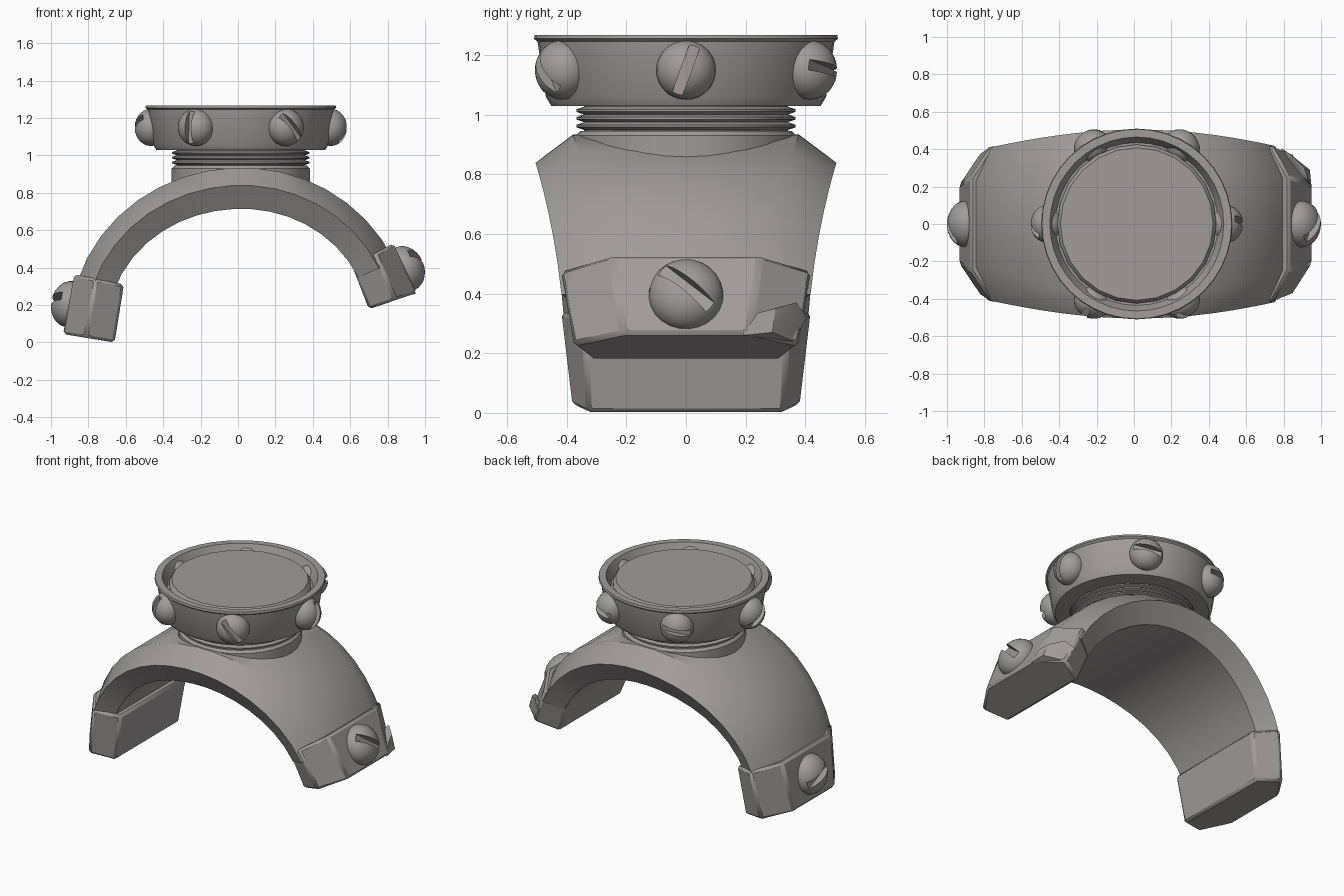
import bpy, bmesh, math
from mathutils import Vector, Matrix

if "Cube" in bpy.data.objects:
    bpy.data.objects.remove(bpy.data.objects["Cube"])

steel = bpy.data.materials.new("warm_grey_metal")
steel.use_nodes = True
COLOUR = (0.36, 0.33, 0.33, 1)
steel.diffuse_color = COLOUR
steel.node_tree.nodes["Principled BSDF"].inputs["Base Color"].default_value = COLOUR


def select(ob):
    bpy.ops.object.select_all(action='DESELECT')
    ob.select_set(True)
    bpy.context.view_layer.objects.active = ob


def finish(name, bm, angle=30):
    bmesh.ops.recalc_face_normals(bm, faces=bm.faces)
    mesh = bpy.data.meshes.new(name)
    bm.to_mesh(mesh)
    bm.free()
    ob = bpy.data.objects.new(name, mesh)
    bpy.context.collection.objects.link(ob)
    mesh.materials.append(steel)
    select(ob)
    bpy.ops.object.shade_smooth_by_angle(angle=math.radians(angle))
    return ob


def loft(name, sections, angle=30):
    """Skin hexagonal sections: outer point, inner point, outer/middle/inner half widths."""
    bm = bmesh.new()
    rings = []
    for (ox, oz), (ix, iz), wo, wm, wi in sections:
        mx, mz = ox + (ix - ox) * 0.43, oz + (iz - oz) * 0.43
        ring = [(ox, -wo, oz), (ox, wo, oz), (mx, wm, mz),
                (ix, wi, iz), (ix, -wi, iz), (mx, -wm, mz)]
        rings.append([bm.verts.new(p) for p in ring])
    for a, b in zip(rings, rings[1:]):
        for k in range(6):
            n = (k + 1) % 6
            bm.faces.new((a[k], a[n], b[n], b[k]))
    bm.faces.new(rings[0])
    bm.faces.new(rings[-1][::-1])
    return finish(name, bm, angle)


def lathe(name, profile, sides=32):
    """Turn a radius/height profile about the vertical axis of the head."""
    bm = bmesh.new()
    rings = []
    for r, z in profile:
        rings.append([bm.verts.new((HEAD_X + r * math.cos(math.tau * i / sides),
                                    r * math.sin(math.tau * i / sides), z))
                      for i in range(sides)])
    for a, b in zip(rings, rings[1:]):
        for i in range(sides):
            j = (i + 1) % sides
            bm.faces.new((a[i], a[j], b[j], b[i]))
    bm.faces.new(rings[0][::-1])
    bm.faces.new(rings[-1])
    return finish(name, bm)


def screw(name, centre, normal, r, depth, roll):
    """Domed screw head with a straight slot cut across it."""
    place = (Matrix.Translation(centre)
             @ Vector(normal).to_track_quat('Z', 'Y').to_matrix().to_4x4()
             @ Matrix.Rotation(math.radians(roll), 4, 'Z'))
    bm = bmesh.new()
    bmesh.ops.create_uvsphere(bm, u_segments=24, v_segments=14, radius=1,
                              matrix=place @ Matrix.Diagonal((r, r, depth, 1)))
    dome = finish(name, bm, 40)
    bm = bmesh.new()
    bmesh.ops.create_cube(bm, size=1, matrix=place
                          @ Matrix.Translation((0, 0, depth))
                          @ Matrix.Diagonal((r * 3, r * 0.36, depth * 1.0, 1)))
    cutter = finish(name + "_cutter", bm)
    cutter.hide_render = True
    mod = dome.modifiers.new("slot", 'BOOLEAN')
    mod.operation = 'DIFFERENCE'
    mod.solver = 'EXACT'
    mod.object = cutter
    select(dome)
    bpy.ops.object.modifier_apply(modifier=mod.name)
    bpy.data.objects.remove(cutter)
    bpy.ops.object.shade_smooth_by_angle(angle=math.radians(40))


HEAD_X = 0.015

# Arched band, wider at the crown and slightly uneven side to side
sections = []
STEPS = 16
for i in range(STEPS + 1):
    t = math.radians(24 + (164 - 24) * i / STEPS)
    c, s = math.cos(t), math.sin(t)
    q = c * c
    r_out = 0.865 + (0.035 if c > 0 else 0.055) * q
    r_in = 0.645 + (0.045 if c > 0 else 0.075) * q
    sections.append(((0.02 + r_out * c, 0.07 + r_out * s),
                     (0.02 + r_in * c, 0.07 + r_in * s),
                     0.38 - 0.17 * q, 0.505 - 0.105 * q, 0.43 - 0.1 * q))
loft("arched_band", sections, 35)

# End cuffs
cuffs = {
    "left_cuff": [((0.83, 0.53), (0.61, 0.41), 0.25, 0.425, 0.345),
                  ((0.955, 0.265), (0.70, 0.178), 0.21, 0.38, 0.32)],
    "right_cuff": [((-0.875, 0.365), (-0.61, 0.31), 0.25, 0.425, 0.345),
                   ((-0.935, 0.045), (-0.66, 0.0), 0.21, 0.385, 0.33)],
}
for name, ends in cuffs.items():
    cuff = loft(name, ends)
    bevel = cuff.modifiers.new("bevel", 'BEVEL')
    bevel.width = 0.015
    bevel.limit_method = 'ANGLE'

# Torn chip on the rear corner of one cuff
bm = bmesh.new()
for p in [(0.95, 0.19, 0.26), (0.93, 0.24, 0.335), (0.91, 0.3, 0.35),
          (0.84, 0.37, 0.37), (0.79, 0.405, 0.32), (0.85, 0.36, 0.24),
          (0.94, 0.29, 0.27), (0.78, 0.3, 0.3)]:
    bm.verts.new(p)
bmesh.ops.convex_hull(bm, input=bm.verts)
finish("cuff_chip", bm, 15)

# Neck collar, threads and head
lathe("neck_collar", [(0.37, 0.76), (0.37, 0.93), (0.355, 0.945)])
thread = [(0.34, 0.93)]
for z in (0.962, 0.988, 1.014):
    thread += [(0.342, z - 0.013), (0.368, z - 0.004), (0.368, z + 0.004)]
lathe("neck_thread", thread + [(0.342, 1.027), (0.342, 1.05)])
lathe("head_ring", [(0.36, 1.03), (0.452, 1.03), (0.47, 1.06), (0.498, 1.245),
                    (0.51, 1.255), (0.507, 1.268), (0.465, 1.268),
                    (0.435, 1.20)], 40)
lathe("head_disc", [(0.425, 1.15), (0.425, 1.225), (0.408, 1.25)], 24)

# Screws around the head
for i, roll in enumerate((70, -12, -10, 40, 88, -50)):
    a = math.radians(60 * i)
    n = Vector((math.cos(a), math.sin(a), 0))
    screw(f"head_screw_{i + 1}", Vector((HEAD_X, 0, 1.15)) + n * 0.48,
          n, 0.1, 0.088, roll)

# Screws on the cuffs
screw("left_cuff_screw", (0.895, 0, 0.395), (0.914, 0, 0.406), 0.125, 0.1, -40)
screw("right_cuff_screw", (-0.90, 0, 0.205), (-0.982, 0, 0.187), 0.125, 0.1, 20)
